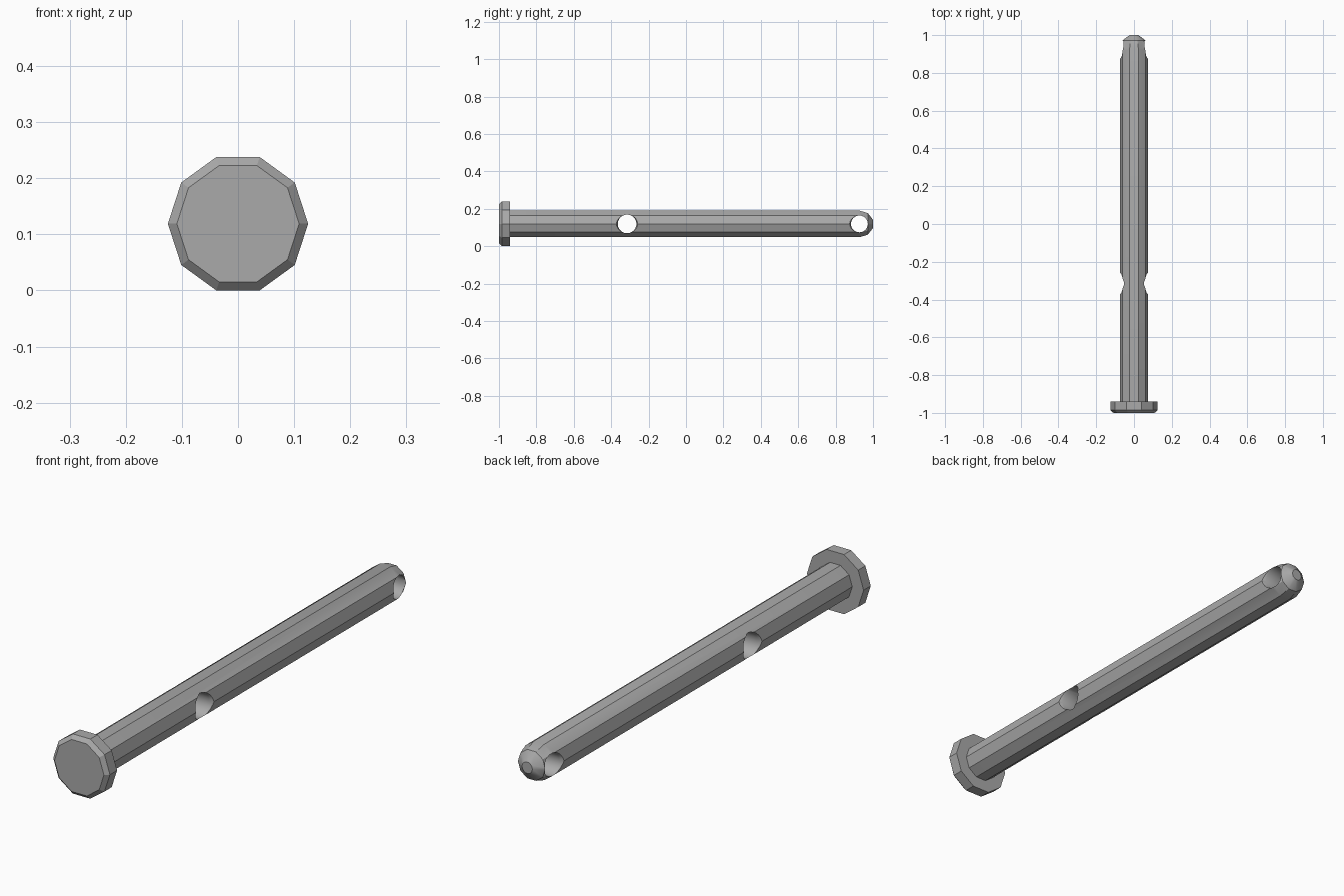
import bpy, bmesh, math
from mathutils import Matrix, Vector

cube = bpy.data.objects.get("Cube")
if cube:
    bpy.data.objects.remove(cube, do_unlink=True)

SIDES = 10
AXIS_Z = 0.119
SHAFT_R = 0.075
TIP_Y = 0.927

steel = bpy.data.materials.new("grey steel")
steel.use_nodes = True
steel.diffuse_color = (0.4, 0.4, 0.4, 1)
steel.node_tree.nodes["Principled BSDF"].inputs["Base Color"].default_value = (0.4, 0.4, 0.4, 1)


def lathe(name, profile, axis, sides, origin=(0, 0, 0)):
    """Closed solid with (position, radius) rings around the x or y axis."""
    bm = bmesh.new()
    rings = []
    for pos, r in profile:
        ring = []
        for i in range(sides):
            a = math.tau * i / sides
            c, s = r * math.cos(a), r * math.sin(a)
            co = Vector((c, pos, s)) if axis == "Y" else Vector((pos, c, s))
            ring.append(bm.verts.new(co + Vector(origin)))
        rings.append(ring)
    for a, b in zip(rings, rings[1:]):
        for i in range(sides):
            j = (i + 1) % sides
            bm.faces.new((a[i], a[j], b[j], b[i]))
    bm.faces.new(rings[0])
    bm.faces.new(rings[-1])
    bmesh.ops.recalc_face_normals(bm, faces=bm.faces)
    mesh = bpy.data.meshes.new(name)
    bm.to_mesh(mesh)
    bm.free()
    mesh.materials.append(steel)
    obj = bpy.data.objects.new(name, mesh)
    bpy.context.collection.objects.link(obj)
    return obj


# Chamfered ten-sided head
lathe("pin_head", [(-1, 0.109), (-0.985, 0.125), (-0.94, 0.125)], "Y", SIDES, (0, 0, AXIS_Z))

# Shaft ending in a faceted ball
ball = []
for deg in (90, 54, 18):
    a = math.radians(deg)
    ball.append((TIP_Y + (1 - TIP_Y) * math.cos(a) / math.cos(math.radians(18)),
                 SHAFT_R * math.sin(a)))
shaft = lathe("pin_shaft", [(-0.945, SHAFT_R)] + ball, "Y", SIDES, (0, 0, AXIS_Z))

# Cross holes with a slightly flared mouth
for label, y, r in (("middle", -0.315, 0.050), ("tip", TIP_Y, 0.045)):
    flare = r + 0.007
    cutter = lathe(label + "_hole_cutter",
                   [(-0.12, flare), (-0.072, flare), (-0.058, r),
                    (0.058, r), (0.072, flare), (0.12, flare)],
                   "X", 24, (0, y, AXIS_Z))
    cutter.hide_render = True
    cutter.hide_viewport = True
    cut = shaft.modifiers.new(label + "_hole", "BOOLEAN")
    cut.operation = "DIFFERENCE"
    cut.solver = "EXACT"
    cut.object = cutter

# Bake the holes, then smooth the long sides and the bores
bpy.context.view_layer.update()
graph = bpy.context.evaluated_depsgraph_get()
baked = bpy.data.meshes.new_from_object(shaft.evaluated_get(graph))
shaft.modifiers.clear()
shaft.data = baked
for o in [o for o in bpy.data.objects if o.name.endswith("_hole_cutter")]:
    bpy.data.objects.remove(o, do_unlink=True)
bpy.ops.object.select_all(action="DESELECT")
shaft.select_set(True)
bpy.context.view_layer.objects.active = shaft
bpy.ops.object.shade_smooth_by_angle(angle=math.radians(30))
